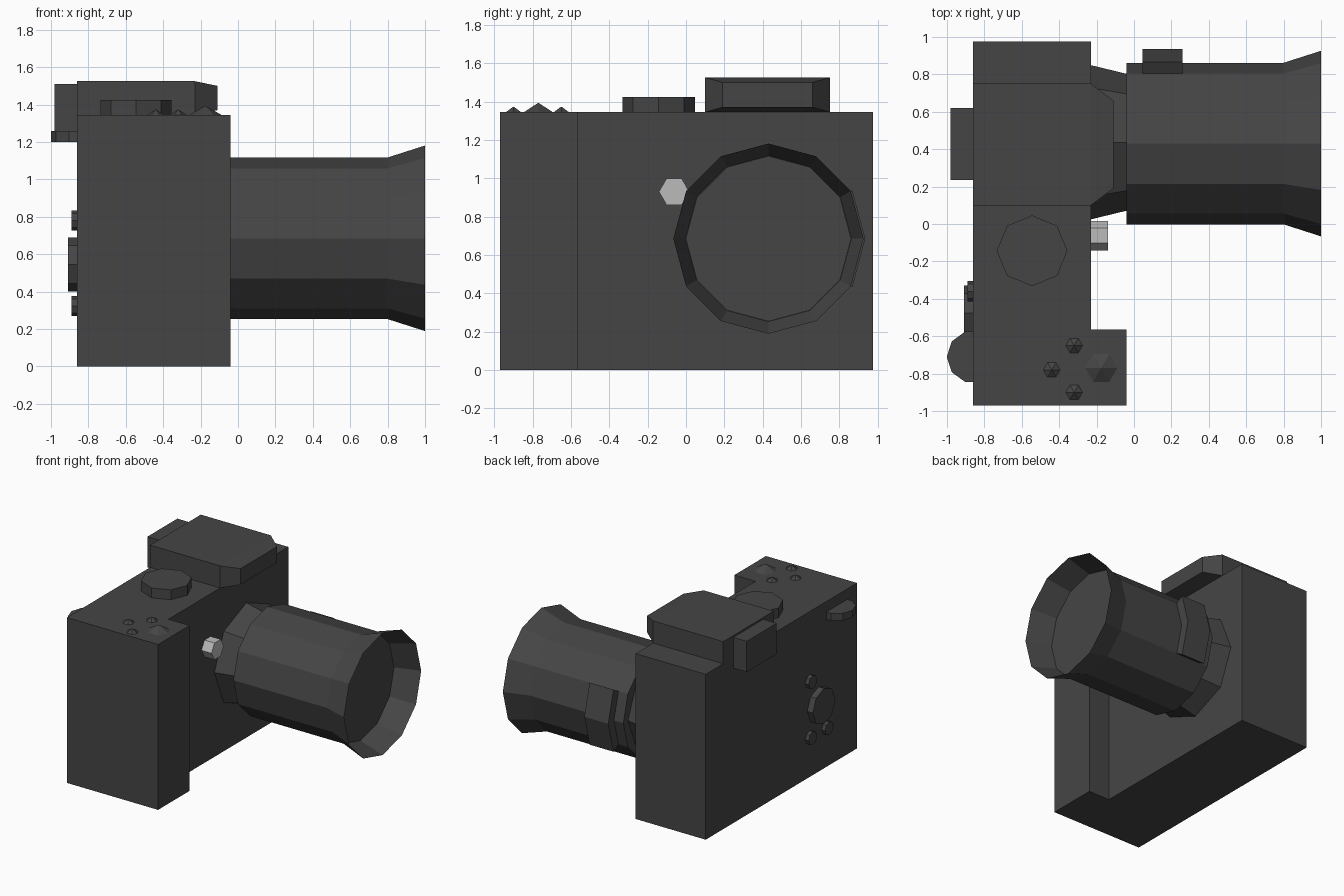
import bpy, bmesh
from math import sin, cos, pi, radians
from mathutils import Vector

if "Cube" in bpy.data.objects:
    bpy.data.objects.remove(bpy.data.objects["Cube"])


def material(name, rgb):
    m = bpy.data.materials.new(name)
    m.diffuse_color = (*rgb, 1)
    m.use_nodes = True
    m.node_tree.nodes["Principled BSDF"].inputs["Base Color"].default_value = m.diffuse_color
    return m


DARK = material("dark_plastic", (0.06, 0.06, 0.06))
GLASS = material("blue_glass", (0.28, 0.36, 0.62))
LIGHT = material("light_metal", (0.5, 0.5, 0.5))


def loft(name, rings, mat=DARK, start=True, end=True):
    """Skin a list of equal-length point rings and cap the ends."""
    bm = bmesh.new()
    vs = [[bm.verts.new(Vector(p)) for p in r] for r in rings]
    n = len(vs[0])
    for a, b in zip(vs, vs[1:]):
        for i in range(n):
            j = (i + 1) % n
            bm.faces.new((a[i], a[j], b[j], b[i]))
    if start:
        bm.faces.new(vs[0][::-1])
    if end and len(vs) > 1:
        bm.faces.new(vs[-1])
    if len(vs) > 1:
        bmesh.ops.recalc_face_normals(bm, faces=bm.faces)
    me = bpy.data.meshes.new(name)
    bm.to_mesh(me)
    bm.free()
    me.materials.append(mat)
    ob = bpy.data.objects.new(name, me)
    bpy.context.collection.objects.link(ob)
    return ob


def rect(x, y0, y1, z0, z1):
    return [(x, y0, z0), (x, y1, z0), (x, y1, z1), (x, y0, z1)]


def ring_x(x, y, z, r, n):
    return [(x, y + r * cos(2 * pi * i / n), z + r * sin(2 * pi * i / n)) for i in range(n)]


def ring_z(x, y, z, r, n):
    return [(x + r * cos(2 * pi * i / n), y + r * sin(2 * pi * i / n), z) for i in range(n)]


# body with forward grip
outline = [(-0.86, -0.97), (-0.04, -0.97), (-0.04, -0.565),
           (-0.23, -0.565), (-0.23, 0.975), (-0.86, 0.975)]
loft("body", [[(x, y, z) for x, y in outline] for z in (0, 1.345)])

# viewfinder housing and eyepiece
loft("viewfinder_housing", [rect(-0.86, 0.10, 0.75, 1.345, 1.525),
                            rect(-0.23, 0.10, 0.75, 1.345, 1.525),
                            rect(-0.11, 0.19, 0.66, 1.37, 1.50)])
loft("eyepiece", [rect(x, 0.235, 0.62, 1.26, 1.51) for x in (-0.98, -0.86)])

# lens mount, barrel with flared hood, and glass
LY, LZ = 0.43, 0.685
loft("lens_mount", [ring_x(-0.23, LY + 0.007, LZ, 0.412, 8), ring_x(-0.04, LY + 0.007, LZ, 0.366, 8)])
loft("lens_barrel", [ring_x(x, LY, LZ, r, 12)
                     for x, r in ((-0.04, 0.432), (0.8, 0.432), (1.0, 0.496))], end=False)
loft("lens_glass", [ring_x(0.801, LY, LZ, 0.431, 12)[::-1]])

# raised grip on the side of the barrel
arc = [(r, a) for r, angles in ((0.505, (-30, 0, 30)), (0.42, (30, 0, -30))) for a in angles]
loft("barrel_grip", [[(x, LY + r * cos(radians(a)), LZ + r * sin(radians(a))) for r, a in arc]
                     for x in (0.045, 0.26)])

# lens release button
loft("lens_release", [ring_x(x, -0.062, 0.93, 0.079, 6) for x in (-0.23, -0.14)], LIGHT)

# top dial and pointed top buttons
loft("mode_dial", [ring_z(-0.545, -0.143, z, 0.189, 8) for z in (1.345, 1.425)])
for i, (x, y, r, h) in enumerate([(-0.32, -0.65, 0.045, 0.028), (-0.44, -0.78, 0.045, 0.028),
                                  (-0.32, -0.90, 0.045, 0.028), (-0.175, -0.77, 0.086, 0.048)]):
    loft(f"top_button_{i + 1}", [ring_z(x, y, 1.345, r, 6), ring_z(x, y, 1.345 + h, 0.002, 6)])

# rear thumb wheel, control wheel and buttons
loft("thumb_wheel", [ring_z(-0.86, -0.71, z, 0.141, 10) for z in (1.20, 1.26)])
loft("control_wheel", [ring_x(x, -0.475, 0.545, 0.145, 8) for x in (-0.91, -0.86)])
for i, (y, z) in enumerate([(-0.36, 0.78), (-0.36, 0.323), (-0.57, 0.323)]):
    loft(f"rear_button_{i + 1}", [ring_x(x, y, z, 0.054, 8) for x in (-0.89, -0.86)])

# rear screen
loft("screen", [rect(-0.863, -0.23, 0.757, 0.165, 1.14)[::-1]])

# single-ring faces are capped reversed: screen and glass need outward normals
for name, sign in (("screen", -1), ("lens_glass", 1)):
    me = bpy.data.objects[name].data
    if me.polygons[0].normal.x * sign < 0:
        me.flip_normals()
